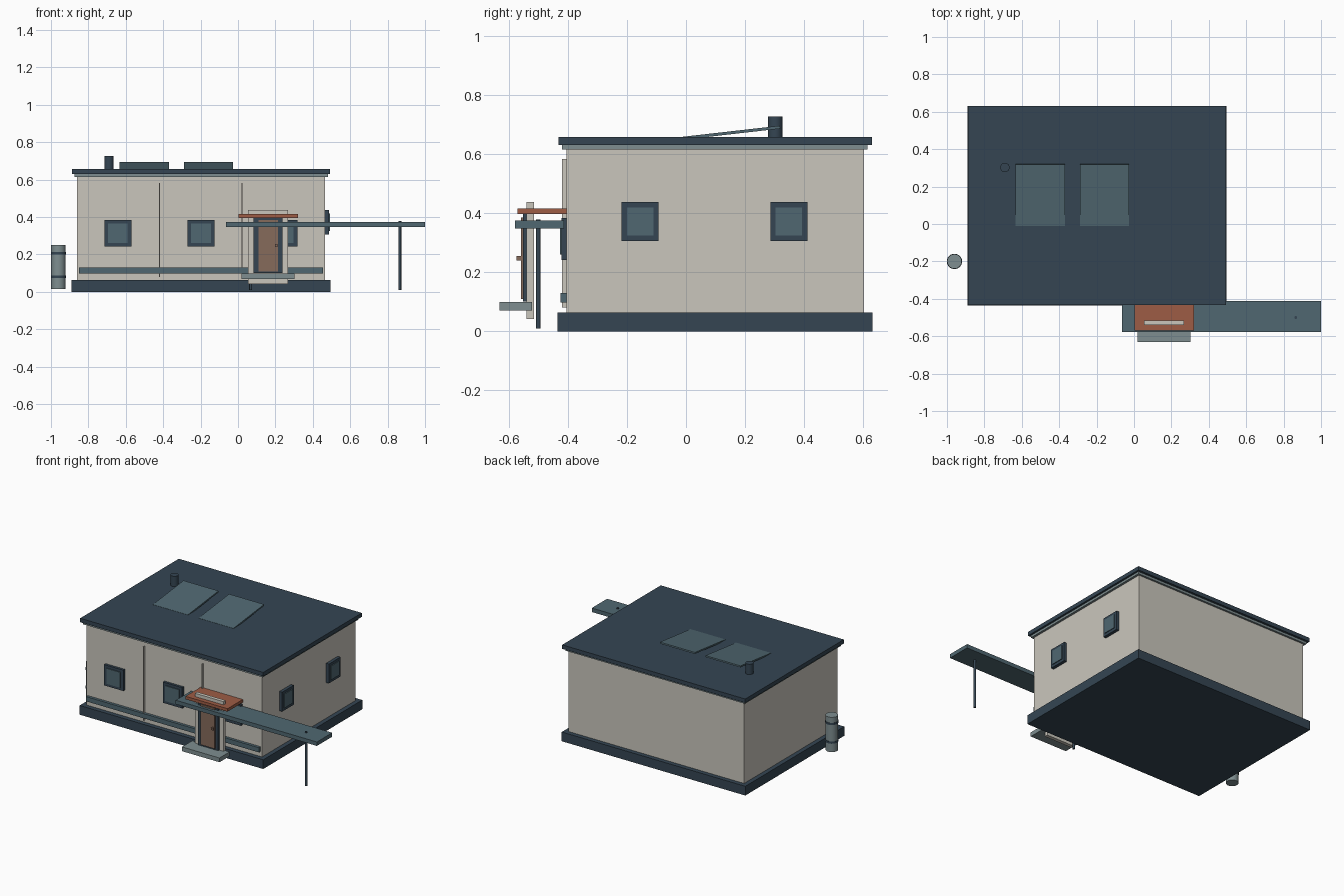
import bpy
import bmesh
from math import radians

cube = bpy.data.objects.get("Cube")
if cube:
    bpy.data.objects.remove(cube, do_unlink=True)


def material(name, rgb):
    m = bpy.data.materials.new(name)
    m.use_nodes = True
    m.diffuse_color = (*rgb, 1)
    m.node_tree.nodes["Principled BSDF"].inputs["Base Color"].default_value = (*rgb, 1)
    return m


NAVY = material("navy", (0.035, 0.06, 0.086))
TEAL = material("slate_teal", (0.08, 0.137, 0.165))
GREY = material("blue_grey", (0.21, 0.27, 0.28))
BEIGE = material("warm_beige", (0.59, 0.565, 0.505))
RUST = material("rust", (0.34, 0.108, 0.06))
BROWN = material("door_brown", (0.24, 0.145, 0.105))


def finish(name, bm, mat):
    mesh = bpy.data.meshes.new(name)
    bm.to_mesh(mesh)
    bm.free()
    mesh.materials.append(mat)
    obj = bpy.data.objects.new(name, mesh)
    bpy.context.collection.objects.link(obj)
    return obj


def box(name, mat, xs, ys, zs):
    """Box given by its extent on each axis, with its origin at the middle."""
    bm = bmesh.new()
    bmesh.ops.create_cube(bm, size=1)
    bmesh.ops.scale(bm, verts=bm.verts, vec=[b - a for a, b in (xs, ys, zs)])
    obj = finish(name, bm, mat)
    obj.location = [(a + b) / 2 for a, b in (xs, ys, zs)]
    return obj


def cylinder(name, mat, x, y, r, zs, sides=24):
    bm = bmesh.new()
    bmesh.ops.create_cone(bm, cap_ends=True, segments=sides, radius1=r, radius2=r,
                          depth=zs[1] - zs[0])
    for f in bm.faces:
        f.smooth = len(f.verts) == 4
    for e in bm.edges:
        e.smooth = all(f.smooth for f in e.link_faces)
    obj = finish(name, bm, mat)
    obj.location = (x, y, sum(zs) / 2)
    return obj


def around(c, size):
    return (c - size / 2, c + size / 2)


# House shell
box("foundation", NAVY, (-0.89, 0.495), (-0.435, 0.632), (0, 0.063))
box("walls", BEIGE, (-0.86, 0.465), (-0.405, 0.602), (0.063, 0.618))
box("eave_trim", GREY, (-0.875, 0.48), (-0.42, 0.615), (0.615, 0.63))
box("roof", NAVY, (-0.888, 0.493), (-0.432, 0.63), (0.63, 0.657))

# Front windows: frame with a pane standing slightly proud
for i, x in enumerate((-0.642, -0.198, 0.245)):
    box(f"front_window_frame_{i}", NAVY, around(x, 0.145), (-0.422, -0.4), around(0.313, 0.142))
    box(f"front_window_pane_{i}", TEAL, around(x, 0.105), (-0.427, -0.42), around(0.313, 0.105))

# Side windows on the +x wall
for i, y in enumerate((-0.155, 0.348)):
    box(f"side_window_frame_{i}", NAVY, (0.46, 0.486), around(y, 0.125), around(0.372, 0.132))
    box(f"side_window_pane_{i}", TEAL, (0.484, 0.491), around(y, 0.09), around(0.372, 0.095))

# Front wall rail and vertical seams
box("front_rail", TEAL, (-0.85, 0.455), (-0.424, -0.4), (0.098, 0.13))
for i, x in enumerate((-0.42, 0.022)):
    box(f"wall_seam_{i}", BEIGE, around(x, 0.005), (-0.42, -0.4), (0.08, 0.583))

# Entrance
box("entrance_panel", BEIGE, (0.053, 0.267), (-0.539, -0.515), (0.042, 0.438))
box("door_frame", NAVY, (0.083, 0.237), (-0.552, -0.537), (0.1, 0.4))
box("door", BROWN, (0.11, 0.215), (-0.559, -0.55), (0.11, 0.385))
box("door_handle", BROWN, around(0.205, 0.014), (-0.573, -0.558), around(0.247, 0.016))
box("entrance_step", GREY, (0.02, 0.303), (-0.632, -0.522), (0.07, 0.099))
box("entrance_canopy", RUST, (0.003, 0.32), (-0.57, -0.405), (0.396, 0.416))

# Long awning on two posts
box("awning", TEAL, (-0.065, 1), (-0.578, -0.413), (0.347, 0.374))
for i, x in enumerate((0.068, 0.865)):
    cylinder(f"awning_post_{i}", NAVY, x, -0.5, 0.008, (0.01, 0.379), 12)

# Tilted roof panels and chimney
for i, x in enumerate((-0.502, -0.158)):
    panel = box(f"roof_panel_{i}", TEAL, around(x, 0.264), (-0.012, 0.32), around(0.672, 0.01))
    panel.rotation_euler.x = radians(6.5)
cylinder("chimney", NAVY, -0.69, 0.302, 0.025, (0.65, 0.727))

# Tank with two bands
cylinder("tank", GREY, -0.96, -0.2, 0.039, (0.015, 0.252))
for i, z in enumerate((0.08, 0.207)):
    cylinder(f"tank_band_{i}", NAVY, -0.96, -0.2, 0.041, around(z, 0.014))
